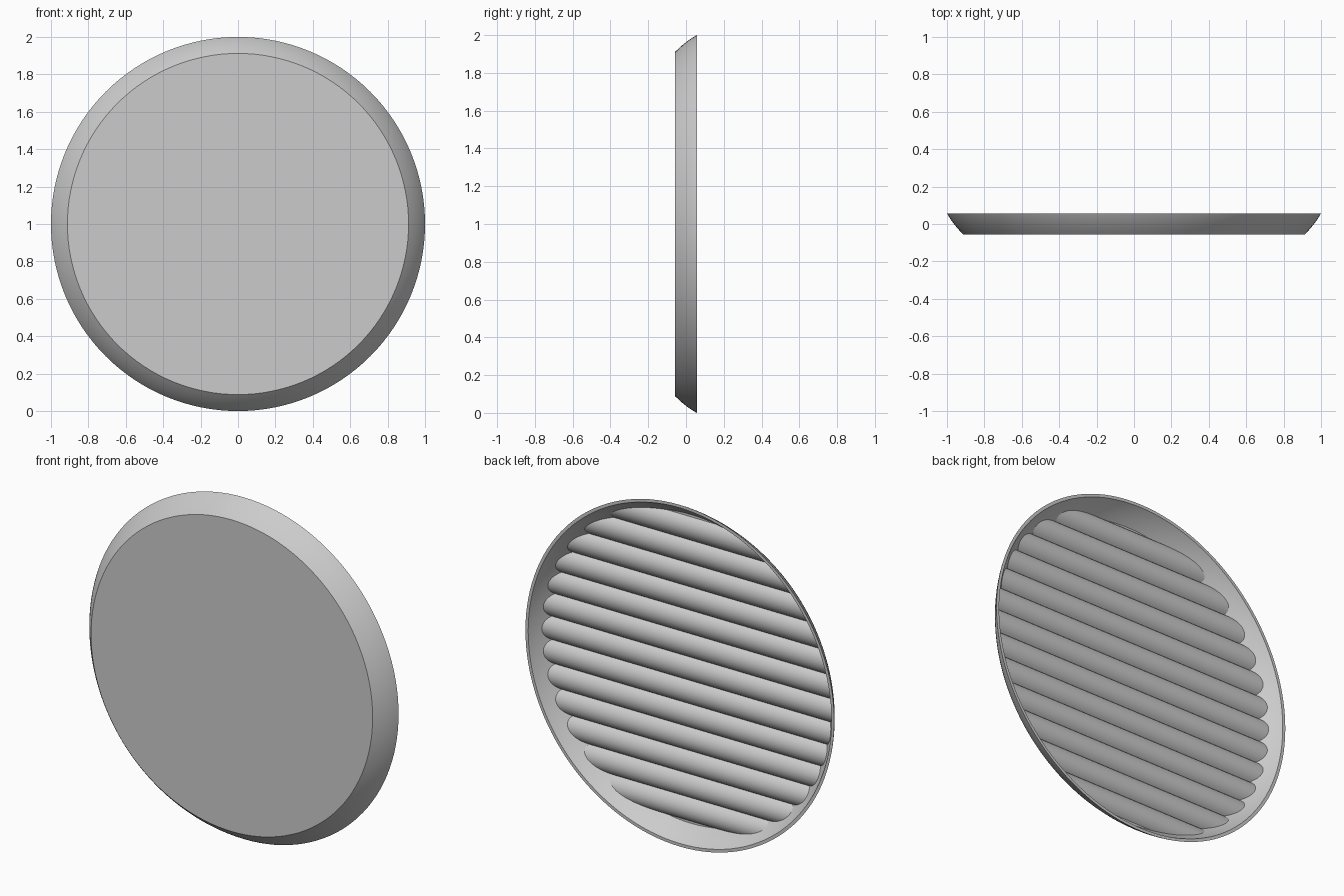
import bpy, bmesh, math

cube = bpy.data.objects.get("Cube")
if cube:
    bpy.data.objects.remove(cube, do_unlink=True)

HALF = 0.057      # half of the dish depth
WALL = 0.018      # wall thickness
FLOOR = -0.047    # height of the grooves between ribs
CREST = 0.039     # rib height above the grooves
RIBS = 13
PITCH = 0.137

grey = bpy.data.materials.new("plain_grey")
grey.use_nodes = True
colour = (0.6, 0.6, 0.6, 1)
grey.diffuse_color = colour
grey.node_tree.nodes["Principled BSDF"].inputs["Base Color"].default_value = colour


def outer_radius(y):
    """Radius of the gently bowed outer wall at depth y."""
    t = (y + HALF) / (2 * HALF)
    return 0.912 + 0.088 * t * (1.3 - 0.3 * t)


def finish(name, bm):
    mesh = bpy.data.meshes.new(name)
    bm.to_mesh(mesh)
    bm.free()
    mesh.materials.append(grey)
    obj = bpy.data.objects.new(name, mesh)
    bpy.context.collection.objects.link(obj)
    obj.location.z = 1
    bpy.ops.object.select_all(action='DESELECT')
    obj.select_set(True)
    bpy.context.view_layer.objects.active = obj
    bpy.ops.object.shade_smooth_by_angle(angle=math.radians(30))


# Dish shell: wall profile turned around the front-to-back axis
def build_dish(steps=8, segments=128):
    outer = [-HALF + 2 * HALF * i / steps for i in range(steps + 1)]
    inner = [HALF + (FLOOR - HALF) * i / steps for i in range(steps + 1)]
    profile = [(outer_radius(y), y) for y in outer]
    profile += [(outer_radius(y) - WALL, y) for y in inner]
    bm = bmesh.new()
    rings = []
    for r, y in profile:
        angles = [math.tau * k / segments for k in range(segments)]
        rings.append([bm.verts.new((r * math.cos(a), y, r * math.sin(a))) for a in angles])
    for a, b in zip(rings, rings[1:]):
        for k in range(segments):
            n = (k + 1) % segments
            bm.faces.new((a[k], a[n], b[n], b[k]))
    bm.faces.new(rings[0])     # flat front
    bm.faces.new(rings[-1])    # floor behind the ribs
    bmesh.ops.recalc_face_normals(bm, faces=bm.faces)
    finish("dish_shell", bm)


# Ribbed back: row of rounded ribs whose ends run just into the wall
def build_ribs(steps=12):
    half = PITCH / 2
    radius = (half ** 2 + CREST ** 2) / (2 * CREST)
    spread = math.asin(half / radius)
    bm = bmesh.new()
    for i in range(RIBS):
        centre = (i - (RIBS - 1) / 2) * PITCH
        previous = None
        for k in range(steps + 1):
            a = spread * (2 * k / steps - 1)
            z = centre + radius * math.sin(a)
            y = FLOOR + 0.001 + CREST - radius * (1 - math.cos(a))
            reach = outer_radius(y) - WALL / 2
            x = math.sqrt(max(reach ** 2 - z ** 2, 0.0001))
            pair = (bm.verts.new((-x, y, z)), bm.verts.new((x, y, z)))
            if previous:
                bm.faces.new((previous[0], pair[0], pair[1], previous[1]))
            previous = pair
    bmesh.ops.remove_doubles(bm, verts=bm.verts, dist=0.0002)
    bm.normal_update()
    for face in bm.faces:
        if face.normal.y < 0:
            face.normal_flip()
    finish("ribbed_back", bm)


build_dish()
build_ribs()
